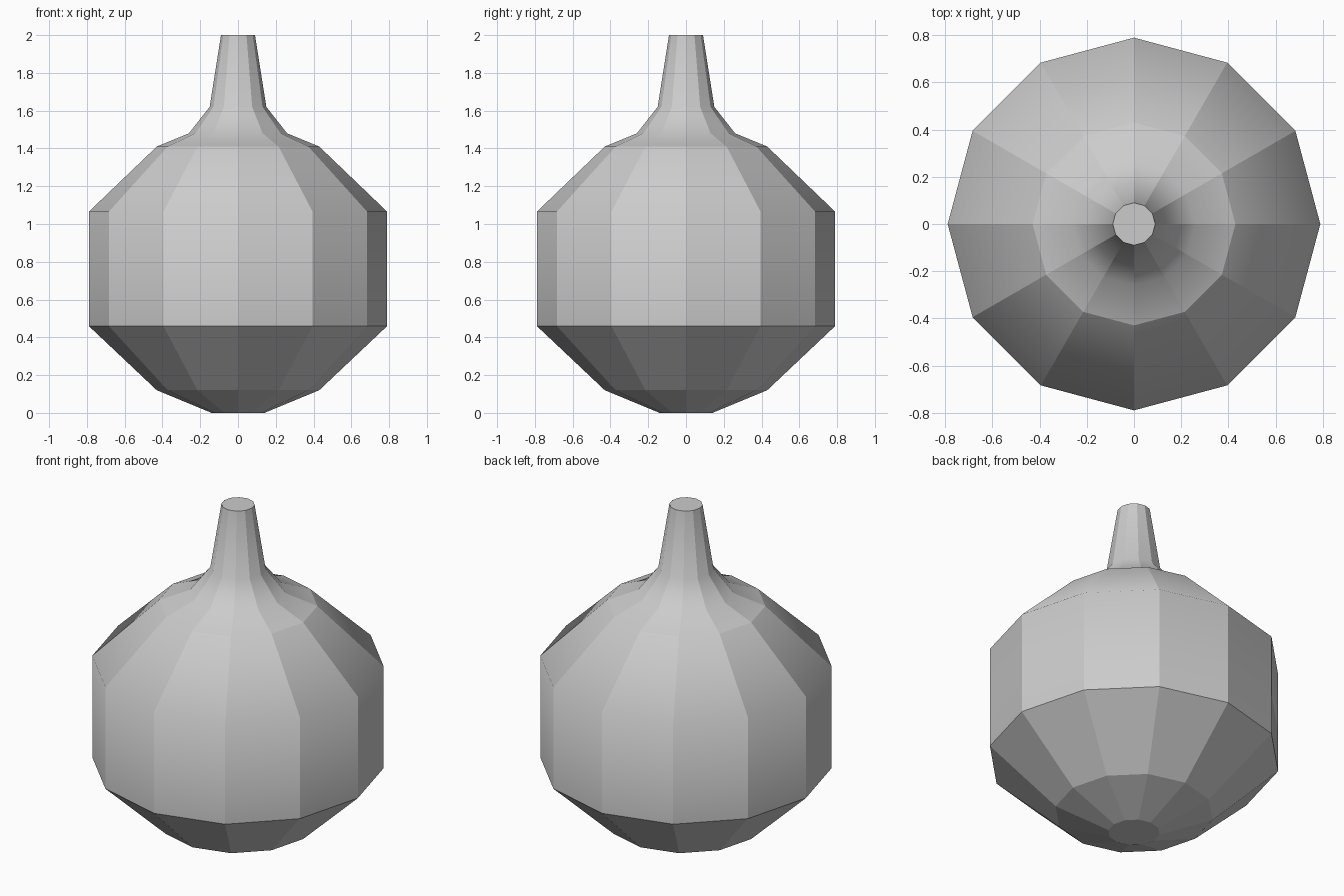
import bpy
import bmesh
from math import cos, sin, pi

cube = bpy.data.objects.get("Cube")
if cube:
    bpy.data.objects.remove(cube, do_unlink=True)

SIDES = 12
# Profile from base to neck: radius, height, crease at this ring
PROFILE = [
    (0.14, 0.0, True),
    (0.43, 0.12, True),
    (0.79, 0.46, True),
    (0.79, 1.065, False),
    (0.43, 1.41, True),
    (0.26, 1.48, False),
    (0.15, 1.62, False),
    (0.09, 2.0, True),
]


def make_material(name, value):
    mat = bpy.data.materials.new(name)
    mat.use_nodes = True
    colour = (value, value, value, 1.0)
    mat.diffuse_color = colour
    mat.node_tree.nodes["Principled BSDF"].inputs["Base Color"].default_value = colour
    return mat


# Faceted round bottle with a tapering neck
bm = bmesh.new()
rings = []
for radius, z, crease in PROFILE:
    rings.append([bm.verts.new((radius * cos(2 * pi * i / SIDES),
                                radius * sin(2 * pi * i / SIDES), z))
                  for i in range(SIDES)])

for low, high in zip(rings, rings[1:]):
    for i in range(SIDES):
        j = (i + 1) % SIDES
        bm.faces.new((low[i], low[j], high[j], high[i]))

# Flat base and closed neck top
bm.faces.new(rings[0][::-1])
bm.faces.new(rings[-1])

# Column edges stay crisp, some rings blend up the column
for face in bm.faces:
    face.smooth = True
for edge in bm.edges:
    edge.smooth = False
for (radius, z, crease), ring in zip(PROFILE, rings):
    for i in range(SIDES):
        edge = bm.edges.get((ring[i], ring[(i + 1) % SIDES]))
        edge.smooth = not crease

mesh = bpy.data.meshes.new("bottle")
bm.to_mesh(mesh)
bm.free()
mesh.materials.append(make_material("light grey", 0.6))
bottle = bpy.data.objects.new("bottle", mesh)
bpy.context.collection.objects.link(bottle)
